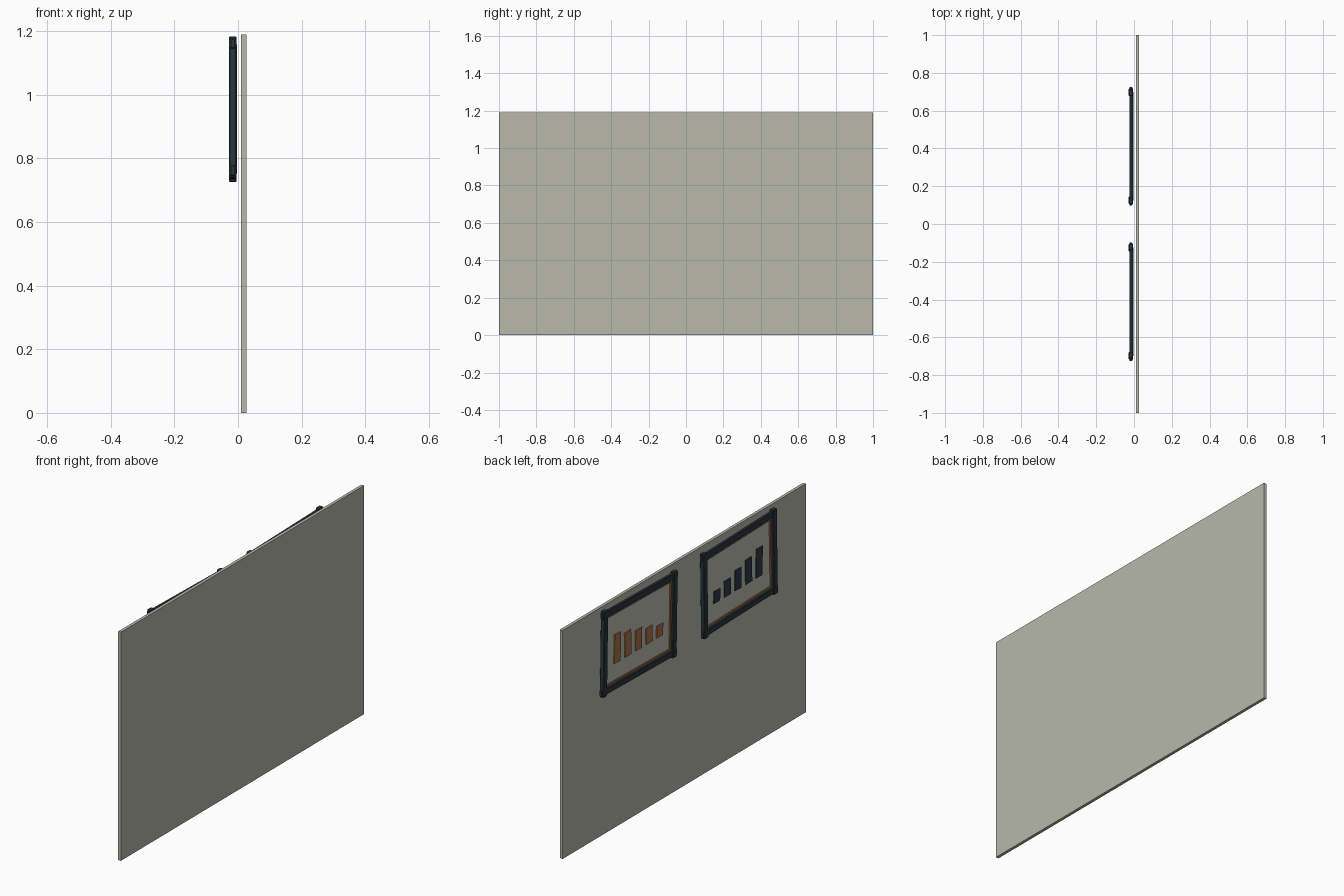
import bpy
import bmesh
from math import radians
from mathutils import Matrix, Vector

cube = bpy.data.objects.get("Cube")
if cube:
    bpy.data.objects.remove(cube, do_unlink=True)


def material(name, rgb):
    mat = bpy.data.materials.new(name)
    mat.use_nodes = True
    mat.diffuse_color = (*rgb, 1)
    mat.node_tree.nodes["Principled BSDF"].inputs["Base Color"].default_value = (*rgb, 1)
    return mat


STONE = material("pale stone", (0.48, 0.485, 0.41))
PAPER = material("pale paper", (0.52, 0.52, 0.44))
SLATE = material("dark slate", (0.025, 0.038, 0.05))
NAVY = material("dark navy", (0.032, 0.04, 0.062))
BROWN = material("brown trim", (0.23, 0.115, 0.06))
ORANGE = material("burnt orange", (0.41, 0.17, 0.07))


def box(name, low, high, mat, pivot=None, tilt=0.0, bevel=0.0):
    """Box between two corners, optionally rolled around x at a pivot."""
    low, high = Vector(low), Vector(high)
    bm = bmesh.new()
    bmesh.ops.create_cube(bm, size=1)
    bmesh.ops.scale(bm, vec=high - low, verts=bm.verts)
    bmesh.ops.translate(bm, vec=(low + high) / 2, verts=bm.verts)
    if bevel:
        bmesh.ops.bevel(bm, geom=bm.edges[:], offset=bevel, segments=1, affect='EDGES')
    if pivot:
        bmesh.ops.rotate(bm, cent=pivot, matrix=Matrix.Rotation(tilt, 3, 'X'), verts=bm.verts)
    mesh = bpy.data.meshes.new(name)
    bm.to_mesh(mesh)
    bm.free()
    mesh.materials.append(mat)
    obj = bpy.data.objects.new(name, mesh)
    bpy.context.collection.objects.link(obj)
    return obj


def border(name, centre, half_y, half_z, width, front, back, mat, tilt, overlap, bevel):
    """Four rails around a rectangle; the ends run past the corners by overlap."""
    _, cy, cz = centre
    for end, s in (("near", -1), ("far", 1)):
        y = cy + s * (half_y - width / 2)
        box(f"{name}_{end}_post", (front, y - width / 2, cz - half_z - overlap),
            (back, y + width / 2, cz + half_z + overlap), mat, centre, tilt, bevel)
    for end, s in (("bottom", -1), ("top", 1)):
        z = cz + s * (half_z - width / 2)
        box(f"{name}_{end}_rail", (front + bevel, cy - half_y - overlap, z - width / 2),
            (back - bevel, cy + half_y + overlap, z + width / 2), mat, centre, tilt, bevel)


# Wall slab
box("wall", (0.01, -1, 0), (0.026, 1, 1.19), STONE)

# Two slightly crooked picture frames, mirrored across the middle
for side, label, bar_mat in ((1, "left_picture", ORANGE), (-1, "right_picture", NAVY)):
    centre = (0, side * 0.412, 0.955)
    tilt = side * radians(1.2)
    border(f"{label}_frame", centre, 0.302, 0.216, 0.032, -0.028, -0.005,
           SLATE, tilt, 0.007, 0.003)
    border(f"{label}_trim", centre, 0.283, 0.197, 0.024, -0.018, -0.003,
           BROWN, tilt, 0.0, 0.0)
    box(f"{label}_sheet", (-0.011, centre[1] - 0.275, centre[2] - 0.19),
        (-0.006, centre[1] + 0.275, centre[2] + 0.19), PAPER, centre, tilt)

    # Row of chart bars growing towards the outer edge
    for i in range(5):
        y = side * (0.235 + 0.087 * i)
        height = 0.062 + 0.022 * i
        pivot = (0, y, 0.872 + height / 2)
        box(f"{label}_chart_bar_{i + 1}", (-0.015, y - 0.026, 0.872),
            (-0.01, y + 0.026, 0.872 + height), bar_mat, pivot, radians(2 * (-1) ** i))
